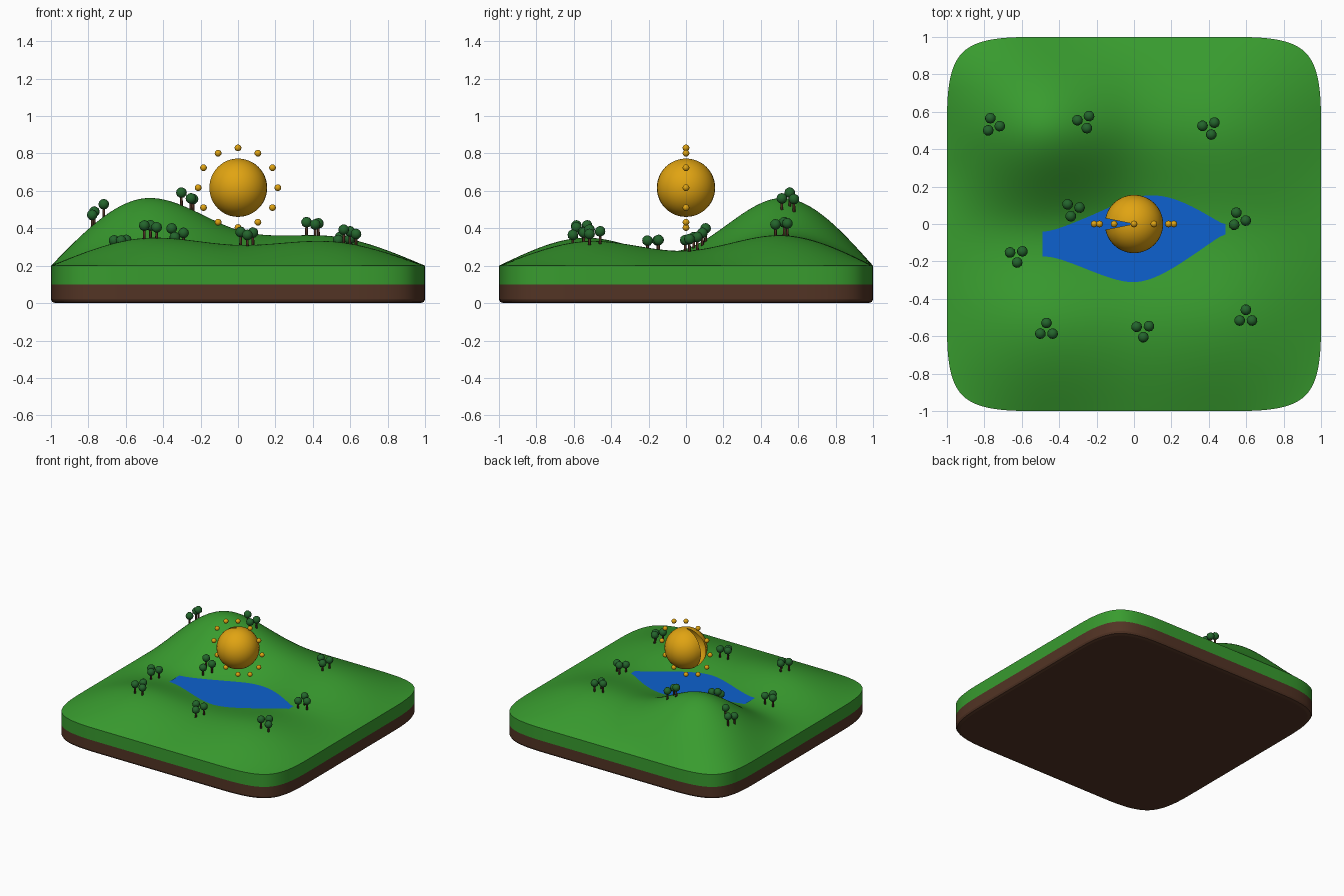
import bpy, bmesh, math
from mathutils import Matrix, Vector

if "Cube" in bpy.data.objects:
    bpy.data.objects.remove(bpy.data.objects["Cube"])


def material(name, r, g, b):
    m = bpy.data.materials.new(name)
    m.use_nodes = True
    m.diffuse_color = (r, g, b, 1)
    bsdf = m.node_tree.nodes["Principled BSDF"]
    bsdf.inputs["Base Color"].default_value = (r, g, b, 1)
    bsdf.inputs["Roughness"].default_value = 0.8
    return m


GRASS = material("grass green", 0.04, 0.33, 0.028)
SOIL = material("soil brown", 0.085, 0.034, 0.018)
WATER = material("water blue", 0.004, 0.12, 0.62)
GOLD = material("sun gold", 0.75, 0.37, 0.006)
LEAF = material("leaf green", 0.017, 0.13, 0.025)


def make_object(name, bm, mat, smooth=True):
    mesh = bpy.data.meshes.new(name)
    bm.to_mesh(mesh)
    bm.free()
    obj = bpy.data.objects.new(name, mesh)
    bpy.context.collection.objects.link(obj)
    mesh.materials.append(mat)
    for p in mesh.polygons:
        p.use_smooth = smooth
    return obj


def is_rim(edge):
    """Level edge running around the outside, other than the open border."""
    a, b = (v.co for v in edge.verts)
    outside = all(max(abs(c.x), abs(c.y)) > 0.9 for c in (a, b))
    return outside and abs(a.z - b.z) < 1e-4 and not edge.is_boundary


def slab(name, mat, height, rims, facing):
    """Subdivided sheet whose border is extruded through (scale, z) rims with creases."""
    bm = bmesh.new()
    crease = bm.edges.layers.float.new("crease_edge")
    bmesh.ops.create_grid(bm, x_segments=4, y_segments=4, size=1)
    for v in bm.verts:
        v.co.z = height(v.co.x, v.co.y)
    border = [e for e in bm.edges if e.is_boundary]
    current = rims[0][0]
    for v in {v for e in border for v in e.verts}:
        v.co = (v.co.x * current, v.co.y * current, v.co.z)
    for scale, z in rims[1:]:
        new = bmesh.ops.extrude_edge_only(bm, edges=border)["geom"]
        border = [g for g in new if isinstance(g, bmesh.types.BMEdge) and g.is_boundary]
        for v in {v for e in border for v in e.verts}:
            v.co = (v.co.x * scale / current, v.co.y * scale / current, z)
        current = scale
    for e in bm.edges:
        e[crease] = float(is_rim(e))
    bmesh.ops.recalc_face_normals(bm, faces=bm.faces[:])
    bm.normal_update()
    if sum(f.normal.z * f.calc_area() for f in bm.faces) * facing < 0:
        bmesh.ops.reverse_faces(bm, faces=bm.faces[:])
    obj = make_object(name, bm, mat)
    sub = obj.modifiers.new("smooth", "SUBSURF")
    sub.levels = sub.render_levels = 5
    bpy.context.view_layer.objects.active = obj
    obj.select_set(True)
    bpy.ops.object.modifier_apply(modifier=sub.name)
    bpy.ops.object.shade_smooth_by_angle(angle=math.radians(35))
    obj.select_set(False)
    return obj


# Hilly land: heights above the rim, rows front to back, columns left to right
RIM = 0.2
hills = Matrix(((0.147, 0.11, 0.13),
                (0.09, 0.045, 0.08),
                (0.36, 0.19, 0.158)))
blend = (Matrix(((4, 1, 0), (1, 4, 1), (0, 1, 4))) * (1 / 6)).inverted()
control = blend @ hills @ blend


def hill_height(x, y):
    if max(abs(x), abs(y)) > 0.9:
        return RIM
    return RIM + control[round(y * 2) + 1][round(x * 2) + 1]


land = slab("land", GRASS, hill_height, [(1, RIM), (1, 0.1)], 1)
slab("soil_base", SOIL, lambda x, y: 0, [(0.975, 0), (0.993, 0.006), (1, 0.02), (1, 0.1)], -1)

# Lake: a flat sheet filling the valley
bm = bmesh.new()
bmesh.ops.create_grid(bm, x_segments=1, y_segments=1, size=0.49,
                      matrix=Matrix.Translation((0, -0.08, 0.28)) @ Matrix.Diagonal((1, 0.85, 1, 1)))
make_object("lake", bm, WATER, False)

# Sun with a narrow open slot on one side
SUN = Vector((0, 0, 0.617))
bm = bmesh.new()
bmesh.ops.create_uvsphere(bm, u_segments=32, v_segments=24, radius=0.156)
slot = []
for f in bm.faces:
    c = f.calc_center_median()
    if abs(math.atan2(c.y, -c.x)) < 0.19:
        slot.append(f)
bmesh.ops.delete(bm, geom=slot, context="FACES")
make_object("sun", bm, GOLD).location = SUN

# Ring of beads around the sun
bm = bmesh.new()
for i in range(12):
    a = math.tau * i / 12
    offset = Vector((math.cos(a), 0, math.sin(a))) * 0.213
    bmesh.ops.create_uvsphere(bm, u_segments=16, v_segments=10, radius=0.018,
                              matrix=Matrix.Translation(SUN + offset))
make_object("sun_rays", bm, GOLD)

# Tree clumps: x, y, turn in degrees; three trees each
clumps = [(-0.755, 0.53, -10), (-0.265, 0.548, 50), (0.403, 0.515, 45),
          (-0.328, 0.078, 15), (0.56, 0.025, -10), (-0.628, -0.168, 35),
          (-0.468, -0.567, 90), (0.048, -0.567, 33), (0.598, -0.497, 90)]
bpy.context.view_layer.update()
trunks, crowns = bmesh.new(), bmesh.new()
for x, y, turn in clumps:
    for k, tall in enumerate((0.066, 0.07, 0.058)):
        a = math.radians(turn + 120 * k)
        tx, ty = x + 0.038 * math.cos(a), y + 0.038 * math.sin(a)
        ground = land.ray_cast((tx, ty, 2), (0, 0, -1))[1].z
        bmesh.ops.create_cone(trunks, cap_ends=True, segments=8, radius1=0.008, radius2=0.006,
                              depth=tall + 0.01,
                              matrix=Matrix.Translation((tx, ty, ground + tall / 2 - 0.005)))
        bmesh.ops.create_icosphere(crowns, subdivisions=2, radius=0.029,
                                   matrix=Matrix.Translation((tx, ty, ground + tall))
                                   @ Matrix.Rotation(a, 4, "Z"))
make_object("tree_trunks", trunks, SOIL)
make_object("tree_crowns", crowns, LEAF)
